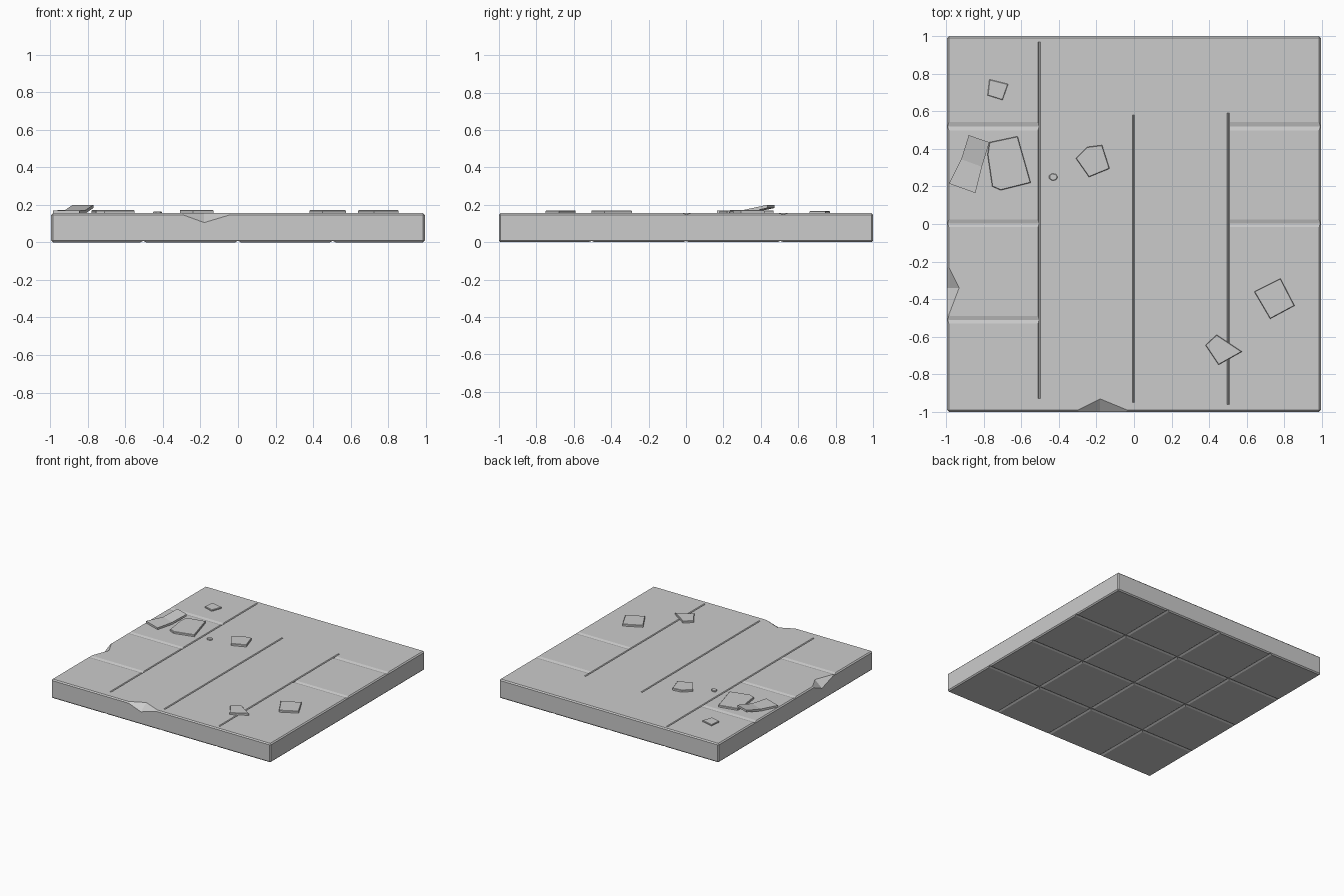
import bpy, bmesh, math
from mathutils import Vector

if "Cube" in bpy.data.objects:
    bpy.data.objects.remove(bpy.data.objects["Cube"])

TOP = 0.155


def new_object(name, bm):
    bmesh.ops.recalc_face_normals(bm, faces=bm.faces[:])
    me = bpy.data.meshes.new(name)
    bm.to_mesh(me)
    bm.free()
    ob = bpy.data.objects.new(name, me)
    bpy.context.collection.objects.link(ob)
    return ob


def hull(name, pts):
    bm = bmesh.new()
    for p in pts:
        bm.verts.new(p)
    bmesh.ops.convex_hull(bm, input=bm.verts[:])
    return new_object(name, bm)


def cut(target, cutter):
    mod = target.modifiers.new("cut", 'BOOLEAN')
    mod.operation = 'DIFFERENCE'
    mod.solver = 'EXACT'
    mod.object = cutter
    bpy.context.view_layer.objects.active = target
    bpy.ops.object.modifier_apply(modifier=mod.name)
    bpy.data.objects.remove(cutter)


def groove(a, b, z, width, depth, up=1):
    """V-shaped groove from a to b in the face at height z."""
    a, b = Vector((*a, z)), Vector((*b, z))
    d = (b - a).normalized()
    side = Vector((-d.y, d.x, 0)) * width / 2
    lift = Vector((0, 0, depth * up))
    pts = []
    for p in (a, b):
        pts += [p - lift, p + side * 2 + lift, p - side * 2 + lift]
    return hull("groove_cutter", pts)


def shard(name, outline, bottom, top, bevel=0.003):
    bm = bmesh.new()
    f = bm.faces.new([bm.verts.new((x, y, bottom)) for x, y in outline])
    ext = bmesh.ops.extrude_face_region(bm, geom=[f])
    for v in ext["geom"]:
        if isinstance(v, bmesh.types.BMVert):
            v.co.z = top
    rim = [e for e in bm.edges if all(v.co.z > top - 1e-5 for v in e.verts)]
    bmesh.ops.bevel(bm, geom=rim, offset=bevel, segments=1, affect='EDGES')
    return new_object(name, bm)


# Chamfered slab
bm = bmesh.new()
bmesh.ops.create_cube(bm, size=1)
for v in bm.verts:
    v.co = Vector((v.co.x * 1.99, v.co.y * 2.0, (v.co.z + 0.5) * TOP))
bmesh.ops.bevel(bm, geom=bm.edges[:], offset=0.009, segments=1, affect='EDGES')
slab = new_object("floor_slab", bm)

# Seams on the underside: full 4 x 4 tiling
for p in (-0.505, 0.0, 0.505):
    cut(slab, groove((p, -1.1), (p, 1.1), 0, 0.03, 0.008, -1))
    cut(slab, groove((-1.1, p), (1.1, p), 0, 0.032, 0.007, -1))

# Seams on the upper side: three long joints, short joints in outer columns
for x, y0, y1 in ((-0.505, -0.93, 0.97), (-0.003, -0.95, 0.58), (0.502, -0.96, 0.59)):
    cut(slab, groove((x, y0), (x, y1), TOP, 0.012, 0.007))
for y, w in ((0.52, 0.044), (0.003, 0.04), (-0.51, 0.042)):
    cut(slab, groove((-1.1, y), (-0.507, y), TOP, w, 0.006))
    if y > -0.4:
        cut(slab, groove((0.51, y), (1.1, y), TOP, w, 0.006))

# Broken chips in the front and left edges
cut(slab, hull("chip_cutter", [
    (-0.32, -1.0, TOP + .001), (-0.01, -1.0, TOP + .001), (-0.18, -0.93, TOP + .001),
    (-0.18, -1.0, 0.105), (-0.32, -1.1, TOP + .001), (-0.01, -1.1, TOP + .001),
    (-0.18, -1.1, 0.105), (-0.18, -0.93, 0.2), (-0.32, -1.1, 0.2), (-0.01, -1.1, 0.2),
    (-0.32, -1.0, 0.2), (-0.01, -1.0, 0.2)]))
cut(slab, hull("chip_cutter", [
    (-0.995, y, z) for y in (-0.51, -0.21) for z in (TOP + .001, 0.2)] + [
    (-1.1, y, z) for y in (-0.51, -0.21) for z in (TOP + .001, 0.2)] + [
    (-0.93, -0.34, TOP + .001), (-0.93, -0.34, 0.2),
    (-0.995, -0.34, 0.1), (-1.1, -0.34, 0.1)]))

# Flat stone shards lying on the slab
shards = {
    "shard_back": ([(-.77, .77), (-.67, .745), (-.70, .66), (-.78, .685)], 0.166),
    "shard_large": ([(-.77, .435), (-.62, .467), (-.55, .22), (-.71, .18),
                     (-.755, .2), (-.78, .37)], 0.171),
    "shard_middle": ([(-.25, .41), (-.17, .42), (-.13, .295), (-.24, .25),
                      (-.31, .35)], 0.172),
    "shard_right": ([(.78, -.29), (.855, -.435), (.725, -.505), (.64, -.36)], 0.171),
    "shard_front": ([(.44, -.59), (.575, -.68), (.45, -.75), (.38, -.645)], 0.171),
}
for name, (outline, top) in shards.items():
    shard(name, outline, TOP - 0.004, top)

# Bent shard leaning up at its far end
bm = bmesh.new()
rows = [((-.985, .215), (-.845, .165), 0.153), ((-.92, .345), (-.81, .305), 0.155),
        ((-.88, .473), (-.77, .435), 0.183)]
loops = []
for l, r, z in rows:
    loops.append([bm.verts.new(c) for c in (
        (*l, z), (*r, z), (*r, z + 0.017), (*l, z + 0.017))])
for a, b in zip(loops, loops[1:]):
    for i in range(4):
        j = (i + 1) % 4
        bm.faces.new((a[i], a[j], b[j], b[i]))
bm.faces.new(loops[0])
bm.faces.new(loops[-1][::-1])
new_object("shard_leaning", bm)

# Tiny pebble
shard("pebble", [(-.43 + .024 * math.cos(a), .25 + .02 * math.sin(a))
                 for a in (i * math.tau / 7 for i in range(7))], TOP - 0.004, 0.165)
